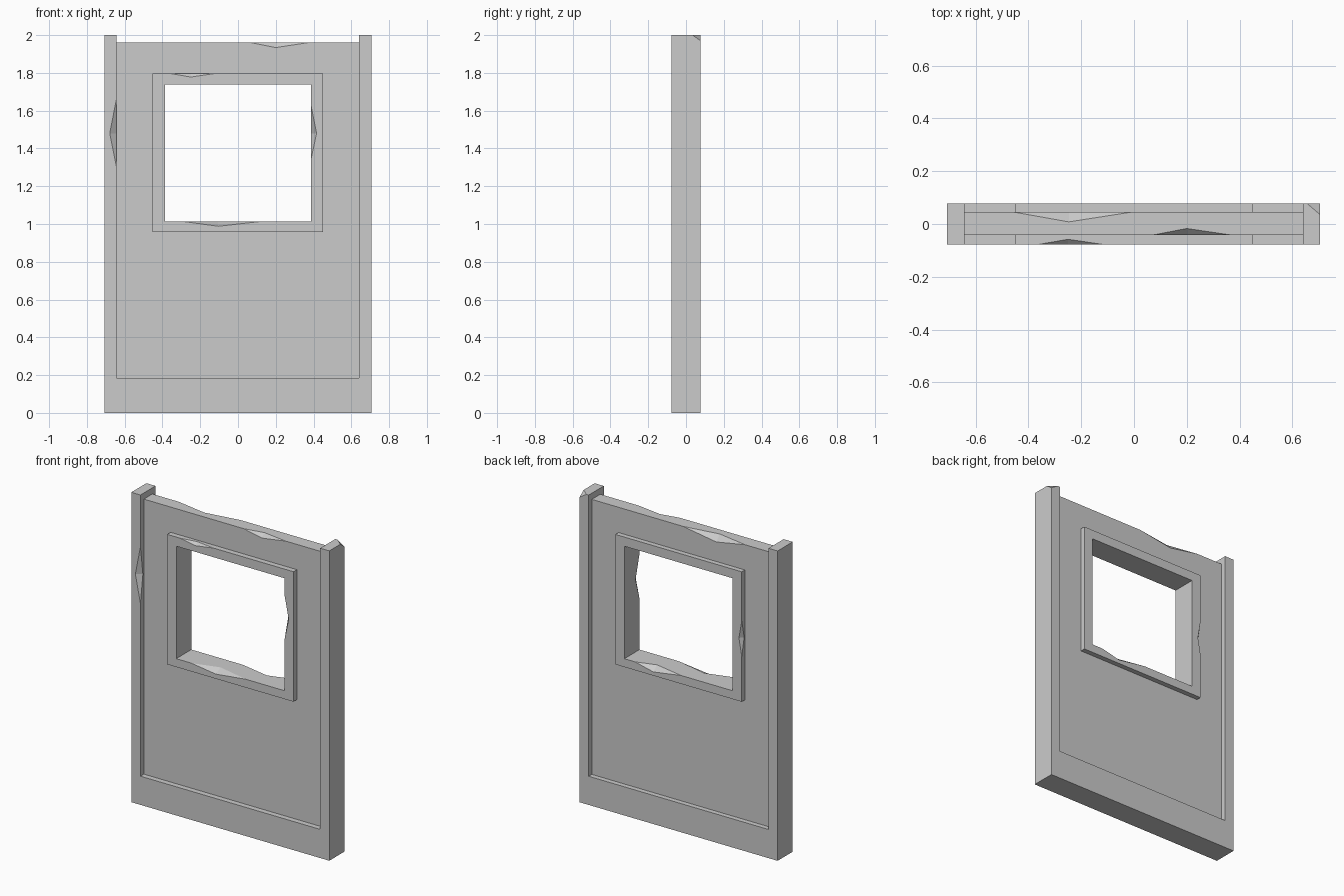
import bpy, bmesh
from mathutils import Vector

if "Cube" in bpy.data.objects:
    bpy.data.objects.remove(bpy.data.objects["Cube"])


def prism(name, polys, y0, y1):
    """Extrude adjoining x-z polygons from y0 to y1 into one solid."""
    bm = bmesh.new()
    for poly in polys:
        bm.faces.new([bm.verts.new((x, y0, z)) for x, z in poly])
    bmesh.ops.remove_doubles(bm, verts=bm.verts, dist=1e-5)
    ext = bmesh.ops.extrude_face_region(bm, geom=bm.faces[:], use_keep_orig=True)
    moved = [g for g in ext["geom"] if isinstance(g, bmesh.types.BMVert)]
    bmesh.ops.translate(bm, verts=moved, vec=(0, y1 - y0, 0))
    bmesh.ops.recalc_face_normals(bm, faces=bm.faces)
    return make(name, bm)


def make(name, bm):
    mesh = bpy.data.meshes.new(name)
    bm.to_mesh(mesh)
    bm.free()
    obj = bpy.data.objects.new(name, mesh)
    bpy.context.collection.objects.link(obj)
    return obj


def ring(outer, inner):
    """Four mitred quads between two rectangles (x0, z0, x1, z1)."""
    o, i = [[(a, b), (c, b), (c, d), (a, d)] for a, b, c, d in (outer, inner)]
    return [[o[k], o[k - 3], i[k - 3], i[k]] for k in range(4)]


def notch(axis, lo, hi, mid, edge, cuts):
    """Wedge on a straight edge; cuts are its depths along the other two axes."""
    def point(t, u, v):
        p = [u, v]
        p.insert(axis, t)
        return Vector(p)
    u, v = edge
    p, q = point(mid, u + cuts[0], v), point(mid, u, v + cuts[1])
    return [point(lo, u, v), point(hi, u, v), p, q], (p + q) / 2


def chip(obj, wedges):
    """Cut slightly enlarged tetrahedra whose cutting planes stay in place."""
    bm = bmesh.new()
    for pts, centre in wedges:
        v = [bm.verts.new(centre + (p - centre) * 1.3) for p in pts]
        for f in ((0, 1, 2), (0, 3, 1), (1, 3, 2), (2, 3, 0)):
            bm.faces.new([v[k] for k in f])
    bmesh.ops.recalc_face_normals(bm, faces=bm.faces)
    cutter = make("chip_cutter", bm)
    cutter.hide_render = True
    mod = obj.modifiers.new("chips", "BOOLEAN")
    mod.operation, mod.solver, mod.object = "DIFFERENCE", "EXACT", cutter
    bpy.context.view_layer.objects.active = obj
    bpy.ops.object.modifier_apply(modifier=mod.name)
    bpy.data.objects.remove(cutter)


X, Z = 0, 2
D = 0.077                      # half thickness of the posts and trim
L, R = -0.708, 0.706           # outer sides
PL, PR, PB, PT = -0.643, 0.641, 0.185, 1.96   # recessed panel

# U-shaped surround: two posts and a bottom rail
surround = prism("surround", [[(L, 0), (R, 0), (R, 2), (PR, 2), (PR, PB),
                               (PL, PB), (PL, 2), (L, 2)]], -D, D)
corner = [Vector(p) for p in ((R, D, 2), (0.657, D, 2), (R, 0.035, 2), (R, D, 1.97))]
chip(surround, [
    notch(Z, 1.30, 1.665, 1.48, (PL, -D), (-0.036, 0.025)),
    (corner, (corner[1] + corner[2] + corner[3]) / 3),
])

# Recessed wall panel around the window
trim_box = (-0.452, 0.958, 0.45, 1.797)
panel = prism("wall_panel", ring((PL, PB, PR, PT), trim_box), -0.042, 0.045)
chip(panel, [
    notch(X, 0.07, 0.37, 0.20, (-0.042, PT), (0.025, -0.026)),
    notch(X, -0.455, -0.01, -0.247, (0.045, PT), (-0.037, -0.037)),
])

# Raised window trim with the opening
trim = prism("window_trim", ring(trim_box, (-0.387, 1.012, 0.386, 1.738)), -D, D)
chip(trim, [
    notch(X, -0.36, -0.12, -0.25, (-D, 1.797), (0.019, -0.019)),
    notch(X, -0.28, 0.11, -0.105, (-D, 1.012), (0.05, -0.024)),
    notch(X, -0.02, 0.31, 0.18, (D, 1.012), (-0.04, -0.03)),
    notch(Z, 1.34, 1.63, 1.48, (0.386, -D), (0.03, 0.04)),
    notch(Z, 1.25, 1.48, 1.365, (-0.452, D), (0.02, -0.025)),
])
